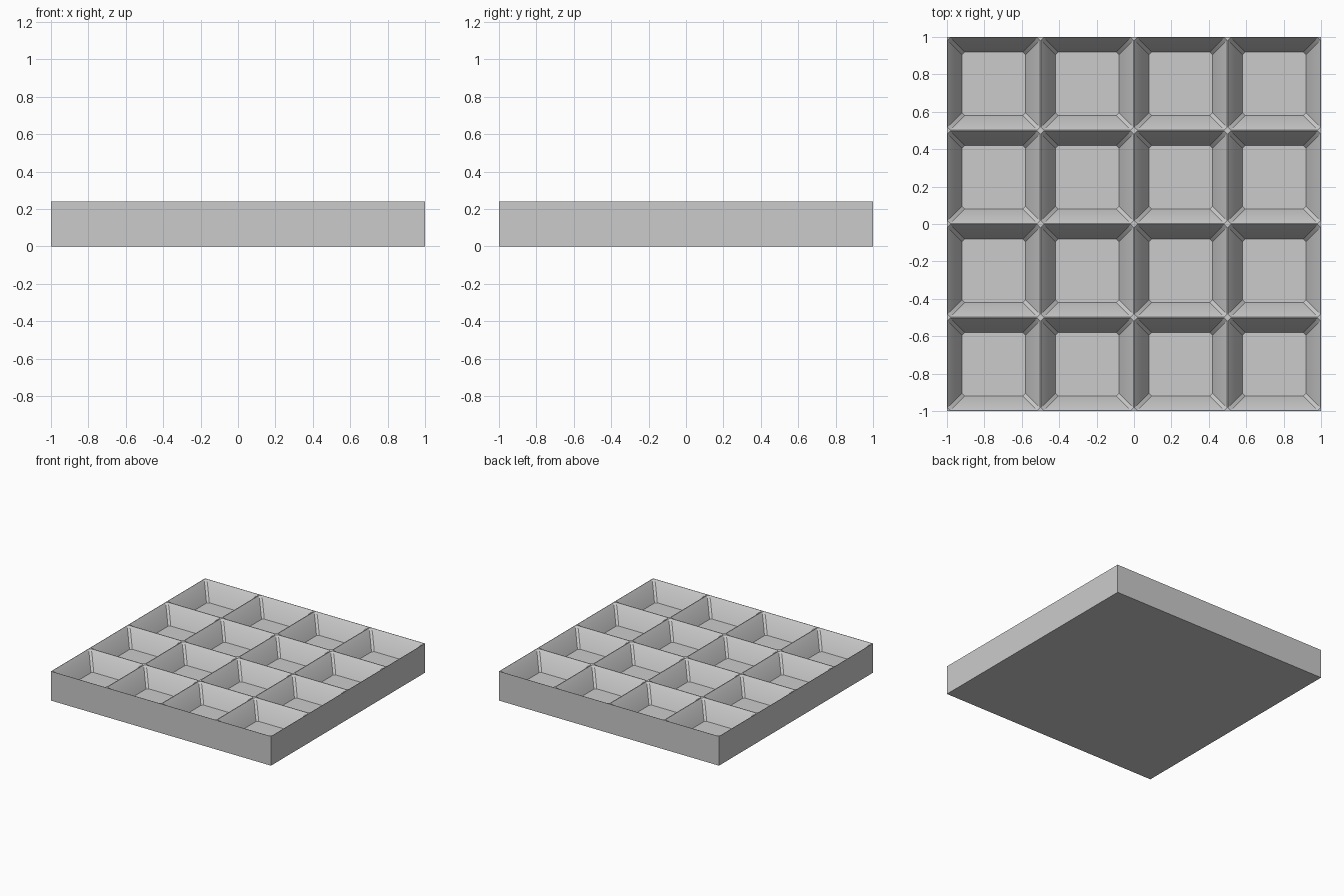
import bpy
import bmesh
import math

if "Cube" in bpy.data.objects:
    bpy.data.objects.remove(bpy.data.objects["Cube"], do_unlink=True)

CELLS = 4
SIZE = 2 / CELLS
HALF = SIZE / 2
HEIGHT = 0.24
CORNER = 0.015
# pocket wall profile from rim to floor: inset, height
PROFILE = [(0.003, HEIGHT), (0.03, 0.205), (0.08, 0.095)]

grey = bpy.data.materials.new("plain_grey")
grey.use_nodes = True
colour = (0.6, 0.6, 0.6, 1)
grey.diffuse_color = colour
grey.node_tree.nodes["Principled BSDF"].inputs["Base Color"].default_value = colour


def square(bm, cx, cy, z):
    signs = [(-1, -1), (1, -1), (1, 1), (-1, 1)]
    return [bm.verts.new((cx + sx * HALF, cy + sy * HALF, z)) for sx, sy in signs]


def pocket_ring(bm, cx, cy, inset, z):
    """Square with clipped corners, two points per corner."""
    h = HALF - inset
    k = h - CORNER
    points = [(-h, -k), (-k, -h), (k, -h), (h, -k), (h, k), (k, h), (-k, h), (-h, k)]
    return [bm.verts.new((cx + x, cy + y, z)) for x, y in points]


def add_cell(bm, i, j):
    cx, cy = -1 + HALF + i * SIZE, -1 + HALF + j * SIZE
    top = square(bm, cx, cy, HEIGHT)
    base = square(bm, cx, cy, 0)
    rings = [pocket_ring(bm, cx, cy, t, z) for t, z in PROFILE]

    # thin rim and clipped corners between the square cell and its pocket
    first = rings[0]
    for c in range(4):
        n = (c + 1) % 4
        bm.faces.new((top[c], first[2 * c + 1], first[2 * c]))
        bm.faces.new((top[c], top[n], first[2 * n], first[2 * c + 1]))

    # sloping walls and floor
    for upper, lower in zip(rings, rings[1:]):
        for a in range(8):
            b = (a + 1) % 8
            bm.faces.new((upper[a], upper[b], lower[b], lower[a]))
    bm.faces.new(rings[-1])

    # underside, and outer walls where the cell lies on the border
    bm.faces.new(base[::-1])
    border = [j == 0, i == CELLS - 1, j == CELLS - 1, i == 0]
    for c in range(4):
        if border[c]:
            n = (c + 1) % 4
            bm.faces.new((base[c], base[n], top[n], top[c]))


bm = bmesh.new()
for i in range(CELLS):
    for j in range(CELLS):
        add_cell(bm, i, j)
bmesh.ops.remove_doubles(bm, verts=bm.verts, dist=0.0001)
bmesh.ops.recalc_face_normals(bm, faces=bm.faces)

mesh = bpy.data.meshes.new("grid_tray")
bm.to_mesh(mesh)
bm.free()
mesh.materials.append(grey)
tray = bpy.data.objects.new("grid_tray", mesh)
bpy.context.collection.objects.link(tray)

# soft bend on the ridges, crisp edges elsewhere
bpy.ops.object.select_all(action="DESELECT")
tray.select_set(True)
bpy.context.view_layer.objects.active = tray
bpy.ops.object.shade_smooth_by_angle(angle=math.radians(25))
